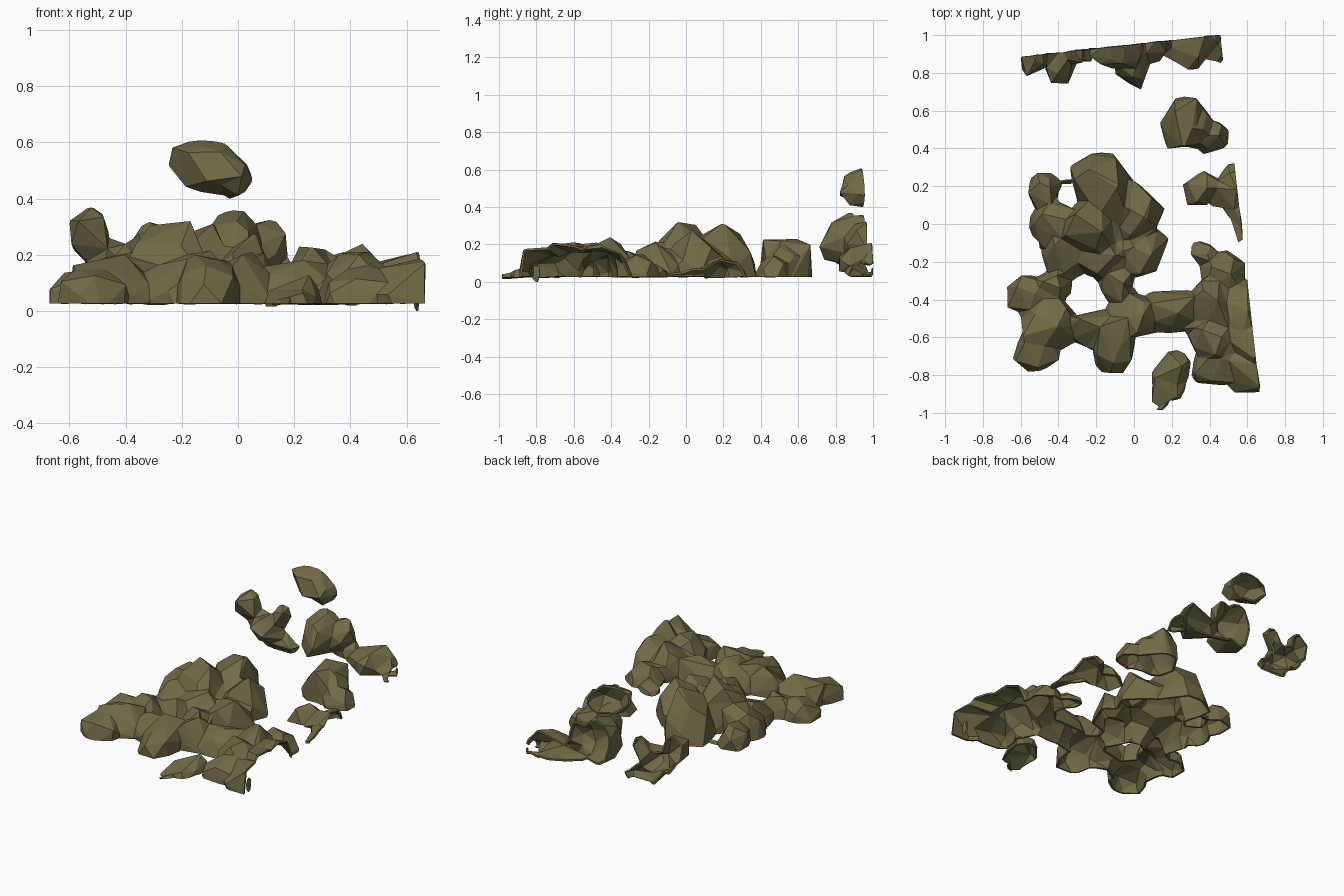
import bpy, bmesh, math, random
from mathutils import Vector

random.seed(11)
FLOOR = 0.027

stone = bpy.data.materials.new("olive_stone")
stone.diffuse_color = (0.165, 0.145, 0.062, 1)


def add_rock(bm, x0, x1, y0, y1, top, base=None):
    """Add one faceted boulder that fills a box."""
    if base is None:
        base = -0.8 * top
    n = 20
    pts = []
    for i in range(n):
        z = 1 - 2 * (i + 0.5) / n
        a = i * 2.39996 + random.uniform(-0.4, 0.4)
        r = math.sqrt(1 - z * z)
        p = Vector((r * math.cos(a), r * math.sin(a), z + random.uniform(-0.1, 0.1)))
        p = Vector([math.copysign(abs(c) ** 0.9, c) for c in p])
        pts.append(p * random.uniform(0.8, 1.1))
    lo = [min(p[k] for p in pts) for k in range(3)]
    hi = [max(p[k] for p in pts) for k in range(3)]
    box = ((x0, x1), (y0, y1), (base, top))
    verts = [bm.verts.new([b[0] + (p[k] - lo[k]) / (hi[k] - lo[k]) * (b[1] - b[0])
                           for k, b in enumerate(box)]) for p in pts]
    hull = bmesh.ops.convex_hull(bm, input=verts)
    loose = [g for g in hull["geom_interior"] if isinstance(g, bmesh.types.BMVert)]
    bmesh.ops.delete(bm, geom=loose, context='VERTS')


def modify(ob, kind, **settings):
    m = ob.modifiers.new(kind, kind)
    for key, value in settings.items():
        setattr(m, key, value)
    bpy.ops.object.modifier_apply(modifier=m.name)


def heap(name, *boxes, floor=FLOOR, fuse=True):
    """Fuse boulders into one rough shell, cut open at the ground and two walls."""
    bm = bmesh.new()
    for b in boxes:
        add_rock(bm, *b)
    bmesh.ops.recalc_face_normals(bm, faces=bm.faces[:])
    me = bpy.data.meshes.new(name)
    bm.to_mesh(me)
    bm.free()
    me.materials.append(stone)
    ob = bpy.data.objects.new(name, me)
    bpy.context.collection.objects.link(ob)
    bpy.context.view_layer.objects.active = ob
    if fuse:
        # grow and shrink to fill the narrow clefts, then reduce to big facets
        for offset in (0.025, -0.022):
            modify(ob, 'REMESH', mode='VOXEL', voxel_size=0.013)
            modify(ob, 'DISPLACE', strength=offset, mid_level=0.0)
        area = sum(p.area for p in ob.data.polygons)
        ratio = (area / 0.0042) / (2 * len(ob.data.polygons))
        modify(ob, 'DECIMATE', ratio=ratio)
    bm = bmesh.new()
    bm.from_mesh(ob.data)
    for co, no in (((0, 0, floor), (0, 0, -1)),
                   ((0.567, 0, 0), (1, 0.11, 0)),
                   ((0, 0.95, 0), (-0.11, 1, 0))):
        bmesh.ops.bisect_plane(bm, geom=bm.verts[:] + bm.edges[:] + bm.faces[:],
                               plane_co=co, plane_no=no, clear_outer=True)
    for f in bm.faces:
        f.smooth = False
    bm.to_mesh(ob.data)
    bm.free()
    if fuse:
        modify(ob, 'SOLIDIFY', thickness=0.012, offset=-1.0)


# Large mound with side boulders, and the front heaps it runs into
mound = [
    (-0.34, 0.0, 0.02, 0.39, 0.315),
    (-0.15, 0.16, -0.12, 0.23, 0.28),
    (-0.4, -0.05, -0.2, 0.16, 0.32),
    (-0.57, -0.28, -0.1, 0.13, 0.21),
    (-0.56, -0.39, 0.08, 0.27, 0.17),
    (-0.1, 0.18, -0.28, 0.02, 0.21),
    (-0.5, -0.22, -0.31, -0.03, 0.19),
    (-0.3, 0.02, -0.3, -0.05, 0.22),
    (-0.19, 0.0, -0.45, -0.18, 0.17)]
left_heap = [
    (-0.67, -0.45, -0.47, -0.27, 0.15),
    (-0.55, -0.31, -0.42, -0.27, 0.17),
    (-0.6, -0.31, -0.66, -0.36, 0.2),
    (-0.65, -0.39, -0.78, -0.57, 0.15)]
middle_heap = [
    (-0.4, -0.05, -0.65, -0.45, 0.19),
    (-0.23, 0.01, -0.79, -0.45, 0.2),
    (-0.12, 0.13, -0.6, -0.36, 0.21),
    (0.03, 0.35, -0.58, -0.35, 0.18)]
right_heap = [
    (0.28, 0.5, -0.56, -0.3, 0.24),
    (0.42, 0.72, -0.58, -0.27, 0.2),
    (0.28, 0.55, -0.72, -0.48, 0.21),
    (0.45, 0.8, -0.76, -0.48, 0.21),
    (0.3, 0.56, -0.86, -0.64, 0.15),
    (0.45, 0.82, -0.89, -0.64, 0.18),
    (0.35, 0.59, -0.38, -0.13, 0.15),
    (0.3, 0.43, -0.22, -0.09, 0.1)]
heap("main_mound", *mound, *left_heap, *middle_heap, *right_heap)

heap("front_spur",
     (0.11, 0.32, -0.87, -0.65, 0.13),
     (0.09, 0.28, -0.94, -0.74, 0.08),
     (0.08, 0.2, -1.005, -0.85, 0.055))

heap("right_boulder",
     (0.14, 0.4, 0.4, 0.68, 0.23),
     (0.2, 0.45, 0.38, 0.6, 0.19),
     (0.28, 0.52, 0.37, 0.54, 0.14))

heap("right_wall_rubble",
     (0.25, 0.45, 0.1, 0.28, 0.14),
     (0.36, 0.6, 0.09, 0.27, 0.13),
     (0.45, 0.62, 0.04, 0.33, 0.11),
     (0.51, 0.65, -0.1, 0.14, 0.07))

# Pieces lying against the back wall
heap("back_middle_rubble",
     (-0.11, 0.1, 0.71, 1.12, 0.36, 0.06),
     (0.0, 0.17, 0.86, 1.1, 0.33, 0.12),
     (0.03, 0.27, 0.88, 1.1, 0.17, 0.05),
     (0.14, 0.46, 0.86, 1.16, 0.21, 0.02),
     (0.22, 0.39, 0.81, 1.0, 0.17, 0.03),
     (0.41, 0.5, 0.85, 0.99, 0.11, 0.0))

heap("back_left_rubble",
     (-0.6, -0.46, 0.78, 1.03, 0.37, 0.17),
     (-0.47, -0.3, 0.74, 1.08, 0.25, 0.07),
     (-0.56, -0.4, 0.84, 1.03, 0.26, 0.1),
     (-0.36, -0.26, 0.85, 1.0, 0.33, 0.2),
     (-0.42, -0.19, 0.86, 1.03, 0.13, 0.0))

heap("raised_rock",
     (-0.25, -0.08, 0.84, 1.04, 0.62, 0.47),
     (-0.21, 0.01, 0.82, 1.04, 0.595, 0.43),
     (-0.13, 0.05, 0.82, 1.06, 0.56, 0.395))

# Small shard reaching the lowest point
heap("low_shard", (0.625, 0.645, -0.82, -0.78, 0.09, 0.0), floor=-1, fuse=False)
